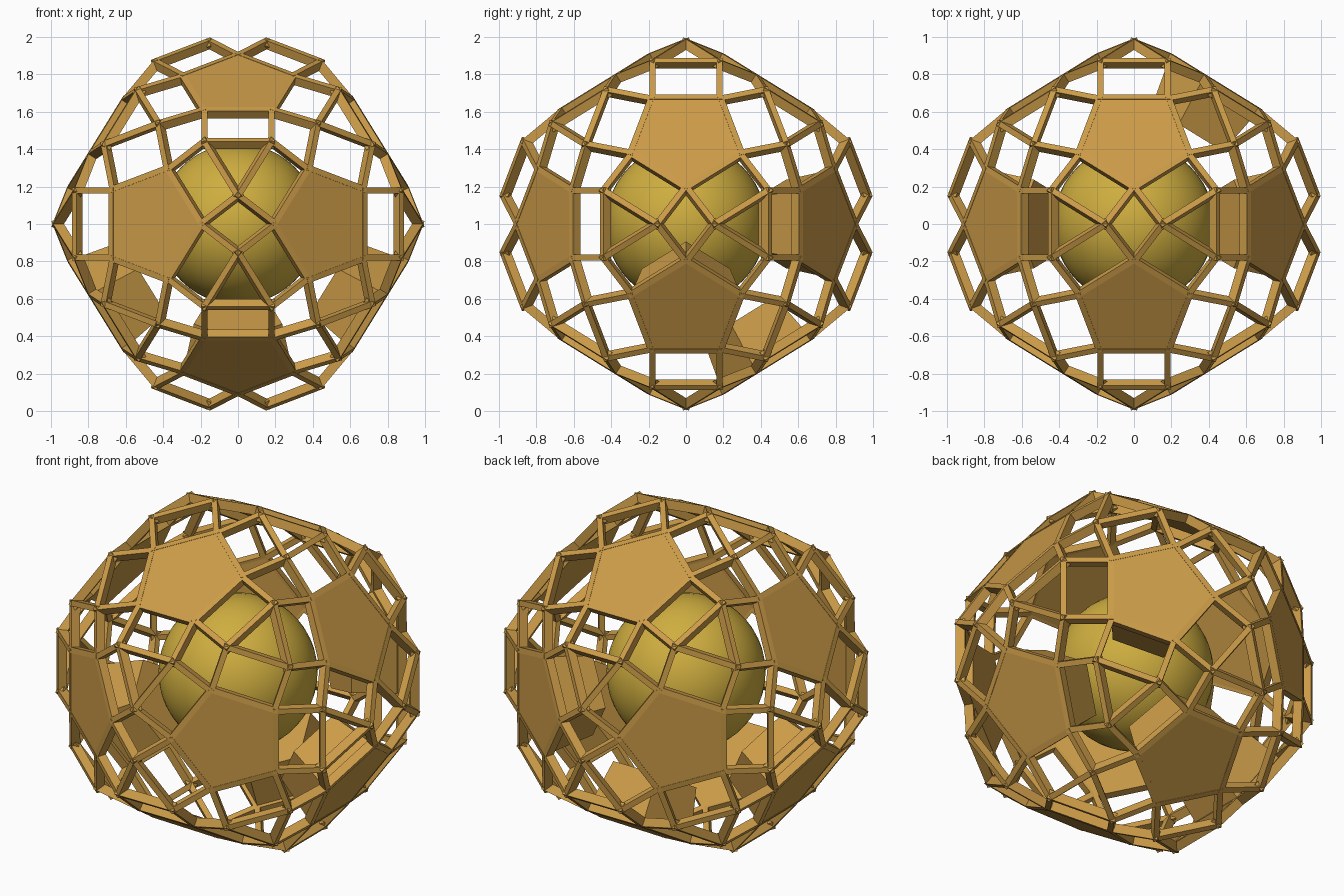
import bpy, bmesh, math
from mathutils import Vector as V

if "Cube" in bpy.data.objects:
    bpy.data.objects.remove(bpy.data.objects["Cube"])

PHI = (1 + 5 ** 0.5) / 2
EDGE, PENT_D, TRI_D = 0.365, 0.88, 0.98    # edge length, pentagon and triangle distance
BAR_OUT, BAR_IN, THICK = 0.012, 0.020, 0.05
UP = V((0, 0, 1))


def mat(name, col):
    m = bpy.data.materials.new(name)
    m.diffuse_color = (*col, 1)
    m.use_nodes = True
    m.node_tree.nodes["Principled BSDF"].inputs["Base Color"].default_value = m.diffuse_color
    return m


wood = mat("warm_wood", (0.60, 0.33, 0.065))
gold = mat("gold", (0.62, 0.42, 0.05))


def finish(bm, name, material):
    bmesh.ops.recalc_face_normals(bm, faces=bm.faces)
    me = bpy.data.meshes.new(name)
    bm.to_mesh(me)
    bm.free()
    ob = bpy.data.objects.new(name, me)
    ob.location = UP
    me.materials.append(material)
    bpy.context.collection.objects.link(ob)
    return ob


def bridge(bm, a, b):
    for i in range(len(a)):
        j = (i + 1) % len(a)
        bm.faces.new((a[i], a[j], b[j], b[i]))


def plate(bm, pts, n, depth, taper=1.0):
    c = sum(pts, V()) / len(pts)
    top = [bm.verts.new(p) for p in pts]
    low = [bm.verts.new(c + (p - c) * taper - n * depth) for p in pts]
    bm.faces.new(top)
    bm.faces.new(low[::-1])
    bridge(bm, top, low)


def frame(bm, pts):
    """Four bars centred on the edges of a quad, given as pent, pent, tri, tri corners."""
    n = (pts[1] - pts[0]).cross(pts[2] - pts[0]).normalized()
    if n.dot(pts[0]) < 0:
        n = -n
    inner, outer = [], []
    for i, p in enumerate(pts):
        a, b = (pts[i - 1] - p).normalized(), (pts[(i + 1) % 4] - p).normalized()
        inner.append(p + (a + b) * BAR_IN)
        outer.append(p - (a + b) * BAR_OUT)
    loops = [[bm.verts.new(p + n * d) for p in ring] for ring, d in
             ((outer, 0), (inner, 0), (inner, -THICK), (outer, -THICK))]
    for i in range(4):
        bridge(bm, loops[i], loops[(i + 1) % 4])


# icosidodecahedron layout: pentagon axes, then corners on the two-fold axes
axes = []
for s in (1, -1):
    for t in (1, -1):
        axes += [V((s, t * PHI, 0)), V((0, s, t * PHI)), V((s * PHI, 0, t))]
mids = [(a + b).normalized() for i, a in enumerate(axes) for b in axes[i + 1:]
        if (a - b).length < 2.1]
axes = [a.normalized() for a in axes]
tri_axes = [(a + b + c).normalized() for i, a in enumerate(axes)
            for j, b in enumerate(axes[i + 1:], i + 1) for c in axes[j + 1:]
            if min(a.dot(b), b.dot(c), a.dot(c)) > 0.4]


def corner(n, m, dist, rad):
    """Corner of the face with axis n that points to the two-fold axis m."""
    return n * dist + (m - n * m.dot(n)).normalized() * rad


PR = EDGE / (2 * math.sin(math.pi / 5))
TR = EDGE / math.sqrt(3)

# solid five-sided panels; four of them reach deep into the cage
deep = [V(d).normalized() for d in
        ((1, PHI, 0), (0, 1, -PHI), (PHI, 0, -1), (-PHI, 0, -1))]
bm = bmesh.new()
for n in axes:
    near = [m for m in mids if m.dot(n) > 0.8]
    u = (near[0] - n * near[0].dot(n)).normalized()
    w = n.cross(u)
    near.sort(key=lambda m: math.atan2(m.dot(w), m.dot(u)))
    pts = [corner(n, m, PENT_D, PR) for m in near]
    if any(n.dot(d) > 0.99 for d in deep):
        plate(bm, pts, n, 0.3, 0.8)
    else:
        plate(bm, pts, n, THICK)
finish(bm, "pentagon_panels", wood)

# open four-sided frames joining each panel edge to its triangular opening
bm = bmesh.new()
for n in axes:
    for t in tri_axes:
        if t.dot(n) > 0.7:
            a, b = [m for m in mids if m.dot(n) > 0.8 and m.dot(t) > 0.9]
            frame(bm, [corner(n, a, PENT_D, PR), corner(n, b, PENT_D, PR),
                       corner(t, b, TRI_D, TR), corner(t, a, TRI_D, TR)])
finish(bm, "square_frames", wood)

# ball held inside the cage
bm = bmesh.new()
bmesh.ops.create_uvsphere(bm, u_segments=48, v_segments=24, radius=0.43)
for f in bm.faces:
    f.smooth = True
finish(bm, "inner_ball", gold)
